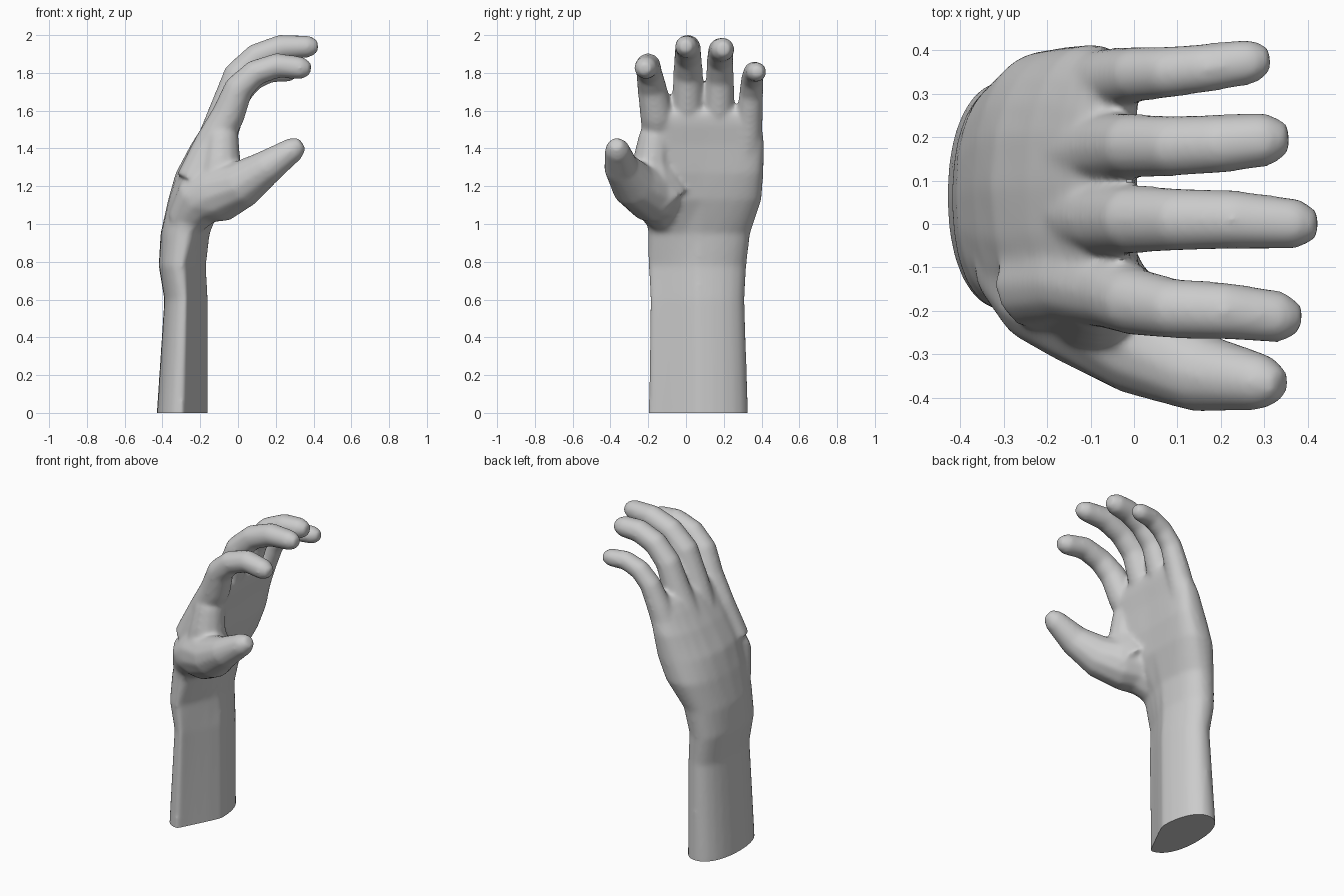
import bpy, bmesh, math
from mathutils import Vector

cube = bpy.data.objects.get("Cube")
if cube:
    bpy.data.objects.remove(cube, do_unlink=True)

skin = bpy.data.materials.new("plain grey")
skin.use_nodes = True
grey = (0.6, 0.6, 0.6, 1)
skin.diffuse_color = grey
skin.node_tree.nodes["Principled BSDF"].inputs["Base Color"].default_value = grey

bm = bmesh.new()


def loft(rings):
    """Skin a closed solid over rings of points."""
    loops = [[bm.verts.new(p) for p in ring] for ring in rings]
    n = len(loops[0])
    for low, high in zip(loops, loops[1:]):
        for i in range(n):
            j = (i + 1) % n
            bm.faces.new((low[i], low[j], high[j], high[i]))
    bm.faces.new(loops[0][::-1])
    bm.faces.new(loops[-1])


def power(value, exponent):
    return math.copysign(abs(value) ** exponent, value)


def arm_section(z, back, front, right, left, cup, cut):
    """Oval with edges curled to the palm side and the thumb-side corner cut."""
    ring = []
    roundness = 0.75 + 1.5 * cut
    for i in range(24):
        a = math.tau * i / 24
        u, v = power(math.cos(a), roundness), power(math.sin(a), roundness)
        x = (back + front) / 2 + u * (front - back) / 2 + cup * v * v
        x -= cut * max(u, 0) * max(-v, 0)
        ring.append((x, (right + left) / 2 + v * (left - right) / 2, z))
    return ring


def digit(path, sides=12):
    """Tapering tube through (x, y, z, radius), closed by a blunt tip."""
    points = [Vector(p[:3]) for p in path]
    radii = [p[3] * 1.05 for p in path]
    end = (points[-1] - points[-2]).normalized()
    points.append(points[-1] + end * radii[-1] * 0.75)
    radii.append(radii[-1] * 0.55)
    rings = []
    for i, p in enumerate(points):
        t = (points[min(i + 1, len(points) - 1)] - points[max(i - 1, 0)]).normalized()
        side = Vector((0, 1, 0))
        side = (side - t * side.dot(t)).normalized()
        up = t.cross(side)
        rings.append([p + radii[i] * (side * math.cos(a) + up * math.sin(a))
                      for a in (math.tau * k / sides for k in range(sides))])
    loft(rings)


# Forearm, wrist and palm: height, back, front, right, left, cup, cut
loft([arm_section(*s) for s in (
    (-0.1, -0.43, -0.16, -0.20, 0.33, 0, 0.11),
    (0.0, -0.43, -0.16, -0.20, 0.33, 0, 0.11),
    (0.6, -0.39, -0.16, -0.19, 0.31, 0, 0.10),
    (0.78, -0.42, -0.17, -0.20, 0.32, 0, 0.09),
    (0.95, -0.41, -0.15, -0.20, 0.34, 0.01, 0.06),
    (1.13, -0.37, -0.08, -0.23, 0.40, 0.03, 0),
    (1.27, -0.33, -0.045, -0.24, 0.41, 0.05, 0),
    (1.42, -0.25, -0.02, -0.23, 0.415, 0.04, 0),
    (1.53, -0.18, 0.005, -0.21, 0.40, 0.03, 0),
    (1.58, -0.145, 0.01, -0.19, 0.37, 0.02, 0),
    (1.61, -0.11, -0.01, -0.15, 0.32, 0.01, 0),
)])

# Four curled fingers
index = ((-0.23, -0.14, 1.22, 0.10), (-0.14, -0.135, 1.42, 0.09),
         (-0.05, -0.155, 1.58, 0.085),
         (0.005, -0.18, 1.72, 0.075), (0.09, -0.195, 1.80, 0.067),
         (0.21, -0.20, 1.84, 0.064), (0.34, -0.215, 1.825, 0.058))
middle = ((-0.15, 0.02, 1.42, 0.075), (-0.06, 0.01, 1.62, 0.082),
          (0.0, 0.01, 1.79, 0.075), (0.10, 0.01, 1.885, 0.07),
          (0.23, 0.01, 1.935, 0.066), (0.38, 0.0, 1.94, 0.056))
ring = ((-0.15, 0.16, 1.42, 0.075), (-0.06, 0.175, 1.60, 0.08),
        (0.0, 0.18, 1.77, 0.071), (0.09, 0.18, 1.87, 0.068),
        (0.20, 0.185, 1.92, 0.066), (0.31, 0.195, 1.925, 0.06))
little = ((-0.11, 0.32, 1.38, 0.08), (-0.045, 0.335, 1.56, 0.069),
          (0.01, 0.345, 1.69, 0.061), (0.08, 0.35, 1.765, 0.058),
          (0.17, 0.36, 1.805, 0.055), (0.275, 0.375, 1.805, 0.051))
for finger in (index, middle, ring, little):
    digit(finger)

# Thumb with its fleshy base, and the web towards the index finger
digit(((-0.29, -0.09, 1.00, 0.09), (-0.21, -0.135, 1.12, 0.135),
       (-0.10, -0.18, 1.165, 0.15), (0.03, -0.28, 1.215, 0.12),
       (0.16, -0.345, 1.305, 0.088), (0.30, -0.365, 1.40, 0.062)))
digit(((-0.12, -0.10, 1.12, 0.13), (-0.10, -0.17, 1.22, 0.13),
       (-0.09, -0.18, 1.33, 0.10), (-0.085, -0.16, 1.47, 0.085)))

bmesh.ops.recalc_face_normals(bm, faces=bm.faces)
mesh = bpy.data.meshes.new("hand")
bm.to_mesh(mesh)
bm.free()
hand = bpy.data.objects.new("hand", mesh)
bpy.context.collection.objects.link(hand)

# Fuse the parts into one skin and soften the joins
fuse = hand.modifiers.new("fuse", 'REMESH')
fuse.mode = 'VOXEL'
fuse.voxel_size = 0.011
soften = hand.modifiers.new("soften", 'SMOOTH')
soften.factor = 0.5
soften.iterations = 18
bpy.context.view_layer.update()
graph = bpy.context.evaluated_depsgraph_get()
fused = bpy.data.meshes.new_from_object(hand.evaluated_get(graph))
hand.modifiers.clear()

# Cut the forearm flat at the base
bm = bmesh.new()
bm.from_mesh(fused)
cut = bmesh.ops.bisect_plane(bm, geom=bm.verts[:] + bm.edges[:] + bm.faces[:],
                             plane_co=(0, 0, 0), plane_no=(0, 0, -1), clear_outer=True)
rim = [e for e in cut["geom_cut"] if isinstance(e, bmesh.types.BMEdge)]
bmesh.ops.contextual_create(bm, geom=rim)
bmesh.ops.recalc_face_normals(bm, faces=bm.faces)
bm.to_mesh(fused)
bm.free()
hand.data = fused
fused.materials.clear()
fused.materials.append(skin)

bpy.context.view_layer.objects.active = hand
hand.select_set(True)
bpy.ops.object.shade_smooth_by_angle(angle=math.radians(50))
